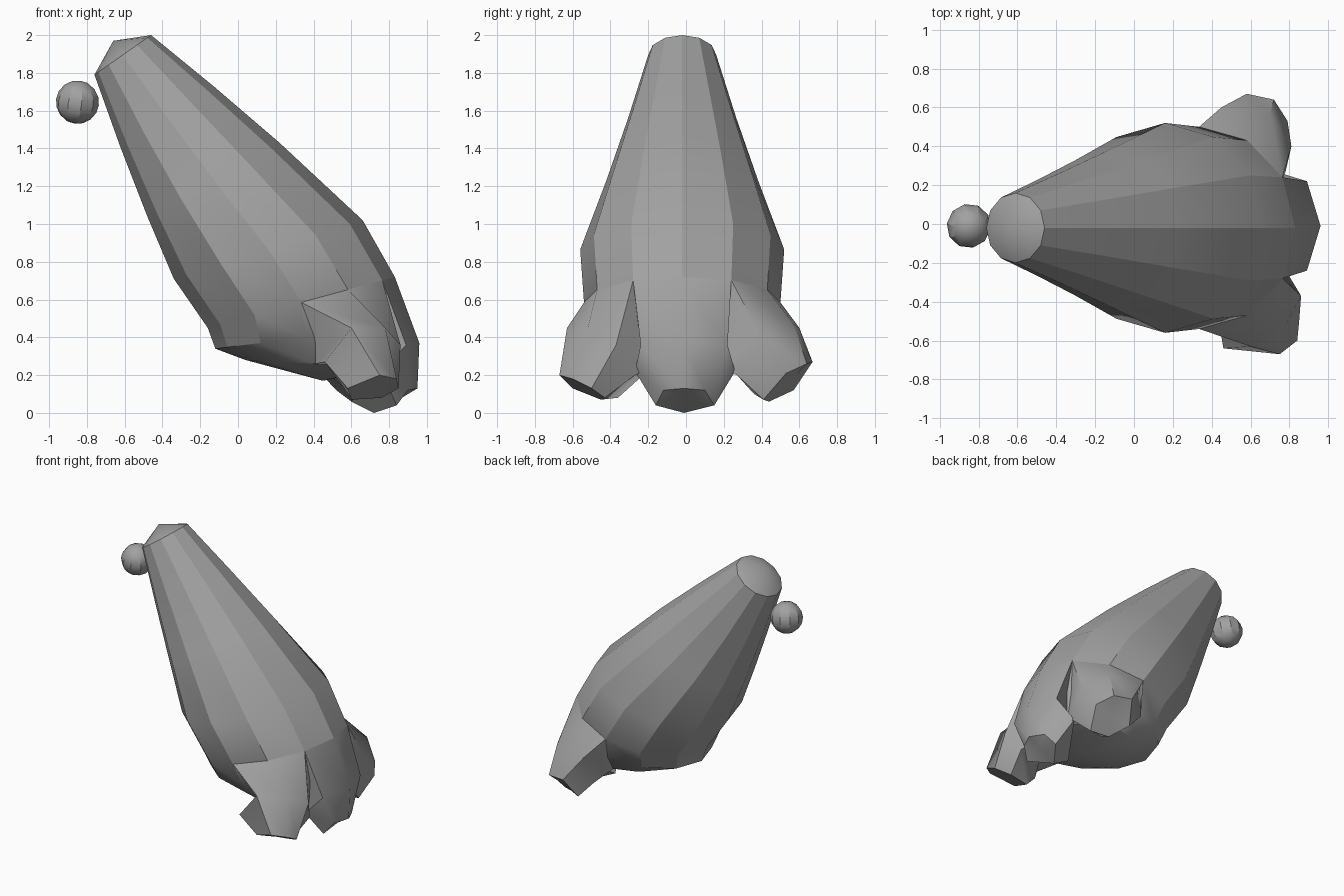
import bpy, bmesh, math
from mathutils import Vector

if "Cube" in bpy.data.objects:
    bpy.data.objects.remove(bpy.data.objects["Cube"])

grey = bpy.data.materials.new("plain grey")
grey.use_nodes = True
grey.diffuse_color = (0.36, 0.36, 0.36, 1)
grey.node_tree.nodes["Principled BSDF"].inputs["Base Color"].default_value = grey.diffuse_color


def finish(obj, angle):
    obj.data.materials.append(grey)
    bpy.ops.object.select_all(action="DESELECT")
    obj.select_set(True)
    bpy.context.view_layer.objects.active = obj
    bpy.ops.object.shade_smooth_by_angle(angle=math.radians(angle))


def middle(points):
    return sum((Vector(p) for p in points), Vector()) / len(points)


def loft(name, rings, start, end, angle):
    """Skin rings of equal point count, closed by fans to two points."""
    bm = bmesh.new()
    loops = [[bm.verts.new(p) for p in ring] for ring in rings]
    first, last = bm.verts.new(start), bm.verts.new(end)
    sides = len(loops[0])
    for i in range(sides):
        j = (i + 1) % sides
        for a, b in zip(loops, loops[1:]):
            bm.faces.new((a[i], a[j], b[j], b[i]))
        bm.faces.new((first, loops[0][j], loops[0][i]))
        bm.faces.new((last, loops[-1][i], loops[-1][j]))
    bmesh.ops.recalc_face_normals(bm, faces=bm.faces)
    mesh = bpy.data.meshes.new(name)
    bm.to_mesh(mesh)
    bm.free()
    obj = bpy.data.objects.new(name, mesh)
    bpy.context.collection.objects.link(obj)
    finish(obj, angle)


# Leaning body: each ring is left x, z, right x, z and half depth
SIDES = 12
MID_Y = -0.02
profile = [
    (-0.76, 1.79, -0.46, 2.00, 0.18),
    (-0.62, 1.40, -0.13, 1.73, 0.285),
    (-0.48, 1.04, 0.22, 1.43, 0.40),
    (-0.34, 0.71, 0.66, 1.02, 0.54),
    (-0.16, 0.45, 0.83, 0.72, 0.52),
    (-0.12, 0.34, 0.84, 0.46, 0.44),
    (0.04, 0.28, 0.78, 0.24, 0.32),
]
body_rings = []
for lx, lz, rx, rz, depth in profile:
    left, right = Vector((lx, MID_Y, lz)), Vector((rx, MID_Y, rz))
    centre, u, v = (left + right) / 2, (right - left) / 2, Vector((0, depth, 0))
    turns = [2 * math.pi * i / SIDES for i in range(SIDES)]
    body_rings.append([centre + u * math.cos(a) + v * math.sin(a) for a in turns])
loft("body", body_rings, Vector((-0.66, MID_Y, 1.97)), Vector((0.45, MID_Y, 0.17)), 24)


# Three six-sided lobes, each drawn out of two neighbouring body faces
def lobe(name, column, bulge, tip):
    columns = [(column + step) % SIDES for step in (-1, 0, 1)]
    root = [body_rings[4][c] for c in columns]
    root += [body_rings[6][c] for c in reversed(columns)]
    loft(name, [root, bulge, tip], middle(root), middle(tip), 46)


lobe("left_lobe", 0,
     [(0.89, -0.24, 0.36), (0.96, -0.01, 0.37), (0.89, 0.22, 0.36),
      (0.76, 0.26, 0.22), (0.60, 0, 0.06), (0.76, -0.27, 0.22)],
     [(0.90, -0.12, 0.12), (0.95, -0.01, 0.13), (0.90, 0.10, 0.12),
      (0.84, 0.15, 0.04), (0.72, -0.01, 0), (0.84, -0.16, 0.04)])
lobe("front_lobe", 10,
     [(0.60, -0.63, 0.45), (0.78, -0.52, 0.45), (0.86, -0.37, 0.36),
      (0.80, -0.27, 0.20), (0.60, -0.36, 0.08), (0.46, -0.64, 0.27)],
     [(0.75, -0.67, 0.20), (0.84, -0.60, 0.18), (0.85, -0.50, 0.13),
      (0.76, -0.43, 0.08), (0.60, -0.45, 0.07), (0.58, -0.60, 0.13)])
lobe("back_lobe", 2,
     [(0.81, 0.40, 0.40), (0.70, 0.57, 0.47), (0.45, 0.60, 0.45),
      (0.40, 0.55, 0.25), (0.60, 0.36, 0.10), (0.78, 0.27, 0.20)],
     [(0.79, 0.53, 0.21), (0.72, 0.64, 0.26), (0.58, 0.67, 0.27),
      (0.52, 0.57, 0.12), (0.60, 0.44, 0.06), (0.74, 0.41, 0.07)])

# Small floating ball beside the top
bpy.ops.mesh.primitive_uv_sphere_add(segments=10, ring_count=8, radius=0.115,
                                     location=(-0.85, -0.01, 1.645),
                                     rotation=(0.15, 0.1, 0.2))
ball = bpy.context.object
ball.name = "ball"
finish(ball, 24)
